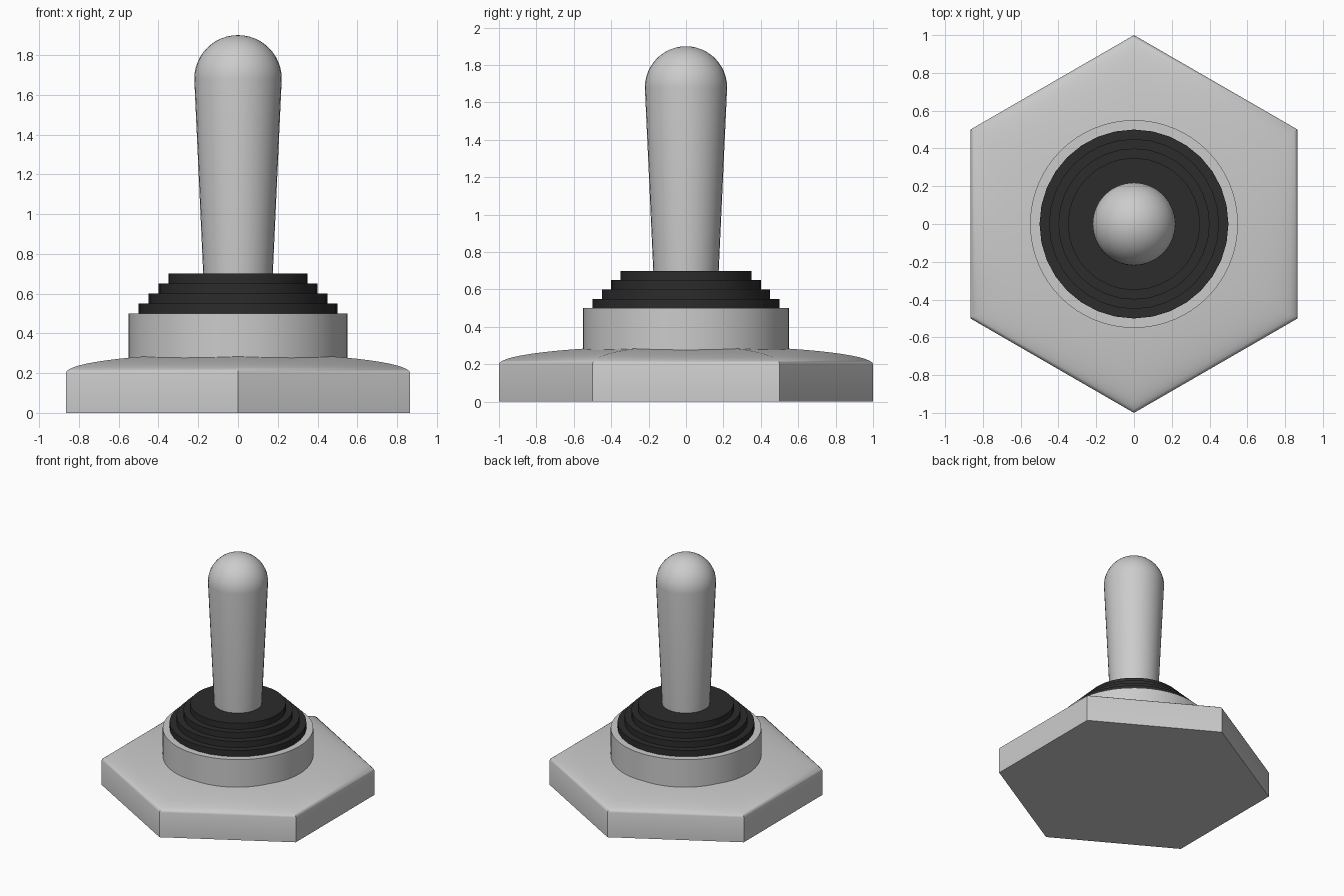
import bpy, bmesh
from math import pi, cos, sin, radians

if "Cube" in bpy.data.objects:
    bpy.data.objects.remove(bpy.data.objects["Cube"])


def lathe(name, profile, sides, turn=0.0, material=None):
    """Revolve (radius, z) points into a closed solid; radius 0 makes a pole."""
    bm = bmesh.new()
    rings = []
    for r, z in profile:
        n = 1 if r < 1e-6 else sides
        rings.append([bm.verts.new((r * cos(turn + 2 * pi * i / sides),
                                    r * sin(turn + 2 * pi * i / sides), z))
                      for i in range(n)])
    for low, high in zip(rings, rings[1:]):
        for i in range(sides):
            j = (i + 1) % sides
            if len(high) == 1:
                bm.faces.new((low[i], low[j], high[0]))
            else:
                bm.faces.new((low[i], low[j], high[j], high[i]))
    bm.faces.new(rings[0][::-1])
    if len(rings[-1]) > 1:
        bm.faces.new(rings[-1])
    bmesh.ops.recalc_face_normals(bm, faces=bm.faces[:])
    mesh = bpy.data.meshes.new(name)
    bm.to_mesh(mesh)
    bm.free()
    obj = bpy.data.objects.new(name, mesh)
    bpy.context.collection.objects.link(obj)
    if material:
        mesh.materials.append(material)
    bpy.ops.object.select_all(action='DESELECT')
    obj.select_set(True)
    bpy.context.view_layer.objects.active = obj
    bpy.ops.object.shade_smooth_by_angle(angle=radians(30))
    return obj


rubber = bpy.data.materials.new("black_rubber")
rubber.diffuse_color = (0.025, 0.025, 0.025, 1)
rubber.use_nodes = True
rubber.node_tree.nodes["Principled BSDF"].inputs["Base Color"].default_value = rubber.diffuse_color

# Hexagonal nut base with an elliptical crown
crown = [(cos(a), 0.2 + 0.1 * sin(a)) for a in (pi / 2 * i / 16 for i in range(17))]
lathe("hex_base", [(1.0, 0.0)] + crown, 6, turn=pi / 2)

# Round collar
lathe("collar", [(0.55, 0.2), (0.55, 0.5)], 64)

# Stepped rubber boot
steps = []
for i in range(4):
    r, z = 0.5 - 0.05 * i, 0.5 + 0.05 * i
    steps += [(r, z), (r, z + 0.05)]
lathe("rubber_boot", steps, 32, material=rubber)

# Tapered lever with a rounded tip
tip = [(0.22 * cos(a), 1.68 + 0.22 * sin(a)) for a in (pi / 2 * i / 12 for i in range(13))]
lathe("lever", [(0.175, 0.7)] + tip, 32)
